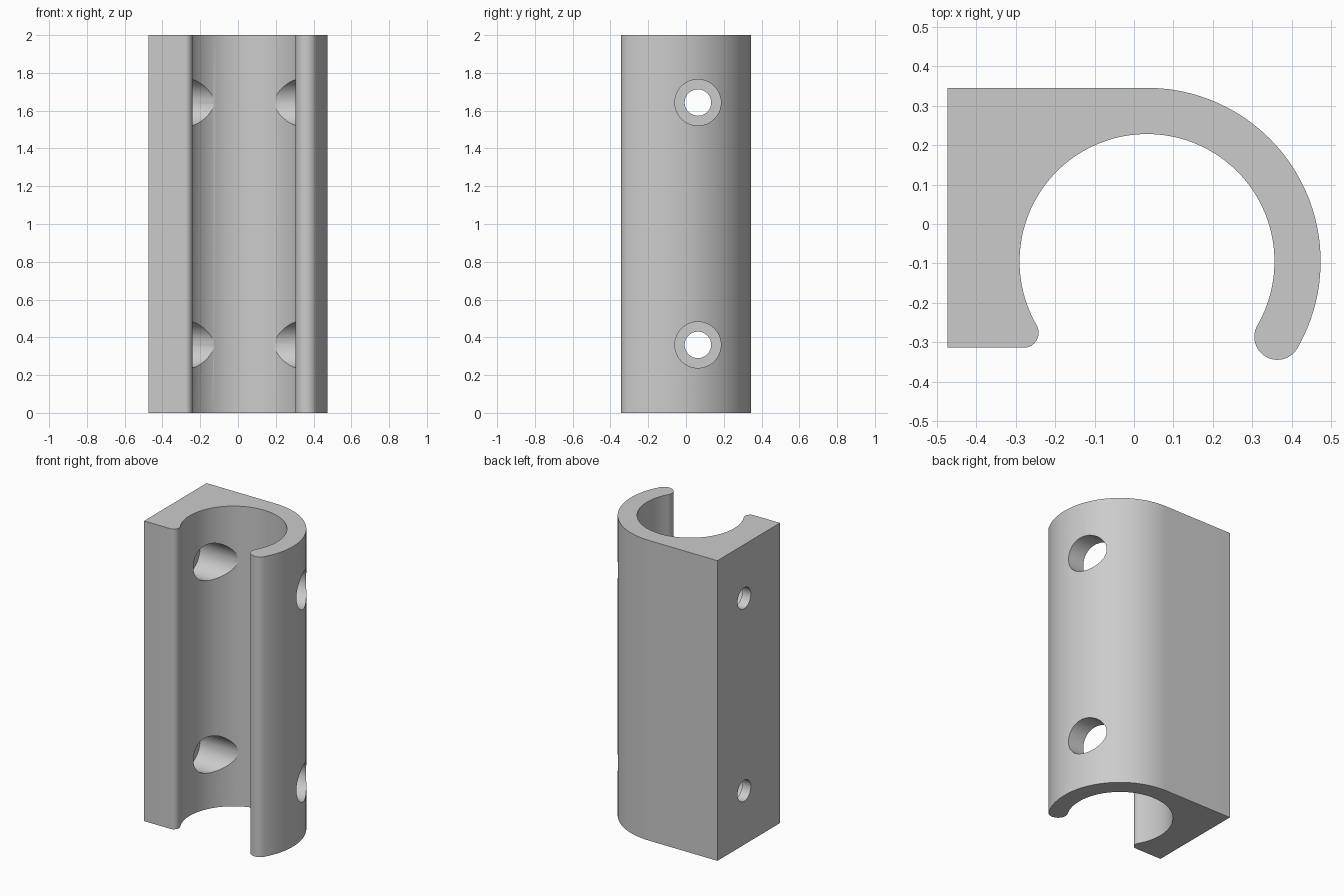
import bpy, bmesh
from math import cos, sin, radians, pi
from mathutils import Matrix, Vector

default = bpy.data.objects.get("Cube")
if default:
    bpy.data.objects.remove(default, do_unlink=True)

HEIGHT = 2.0
CENTRE = (0.033, -0.095)
INNER, OUTER = 0.323, 0.44
LEFT_FACE = -0.473
FILLET = 0.038

grey = bpy.data.materials.new("plain grey")
grey.use_nodes = True
colour = (0.6, 0.6, 0.6, 1)
grey.diffuse_color = colour
grey.node_tree.nodes["Principled BSDF"].inputs["Base Color"].default_value = colour


def polar(centre, radius, degrees):
    a = radians(degrees)
    return (centre[0] + radius * cos(a), centre[1] + radius * sin(a))


def arc(centre, radius, start, end, steps):
    return [polar(centre, radius, start + (end - start) * i / steps)
            for i in range(steps + 1)]


def make_object(name, bm):
    bmesh.ops.recalc_face_normals(bm, faces=bm.faces)
    mesh = bpy.data.meshes.new(name)
    bm.to_mesh(mesh)
    bm.free()
    mesh.materials.append(grey)
    obj = bpy.data.objects.new(name, mesh)
    bpy.context.collection.objects.link(obj)
    return obj


# Clip cross-section: square-backed block, hooked arm with round tip, rounded lip
tip = polar(CENTRE, (INNER + OUTER) / 2, -30)
lip = polar(CENTRE, INNER + FILLET, 210)
top_y = CENTRE[1] + OUTER
profile = [(LEFT_FACE, lip[1] - FILLET), (LEFT_FACE, top_y)]
profile += arc(CENTRE, OUTER, 90, -30, 48)
profile += arc(tip, (OUTER - INNER) / 2, -30, -210, 24)[1:-1]
profile += arc(CENTRE, INNER, -30, 210, 96)
profile += arc(lip, FILLET, 30, -90, 16)[1:]

bm = bmesh.new()
face = bm.faces.new([bm.verts.new((x, y, 0)) for x, y in profile])
extruded = bmesh.ops.extrude_face_region(bm, geom=[face])
bmesh.ops.translate(bm, vec=(0, 0, HEIGHT),
                    verts=[v for v in extruded["geom"] if isinstance(v, bmesh.types.BMVert)])
clip = make_object("clip_body", bm)


# Stepped screw holes: wide bore through the arm, narrow bore through the block
def screw_cutter(name, z, y=0.063):
    steps = [(-0.6, 0.07), (-0.41, 0.07), (-0.41, 0.122), (0.6, 0.122)]
    bm = bmesh.new()
    rings = [[bm.verts.new((x, y + r * cos(2 * pi * i / 64), z + r * sin(2 * pi * i / 64)))
              for i in range(64)] for x, r in steps]
    for a, b in zip(rings, rings[1:]):
        for i in range(64):
            j = (i + 1) % 64
            bm.faces.new((a[i], a[j], b[j], b[i]))
    bm.faces.new(rings[0])
    bm.faces.new(rings[-1])
    cutter = make_object(name, bm)
    cutter.hide_render = True
    return cutter


bpy.context.view_layer.objects.active = clip
for name, z in (("lower_hole_cutter", 0.36), ("upper_hole_cutter", 1.643)):
    cutter = screw_cutter(name, z)
    cut = clip.modifiers.new(name, "BOOLEAN")
    cut.operation = "DIFFERENCE"
    cut.solver = "EXACT"
    cut.object = cutter
    bpy.ops.object.modifier_apply(modifier=cut.name)
    bpy.data.objects.remove(cutter, do_unlink=True)

# Smooth curved walls, crisp rims
bpy.ops.object.select_all(action="DESELECT")
clip.select_set(True)
bpy.ops.object.shade_smooth_by_angle(angle=radians(30))
